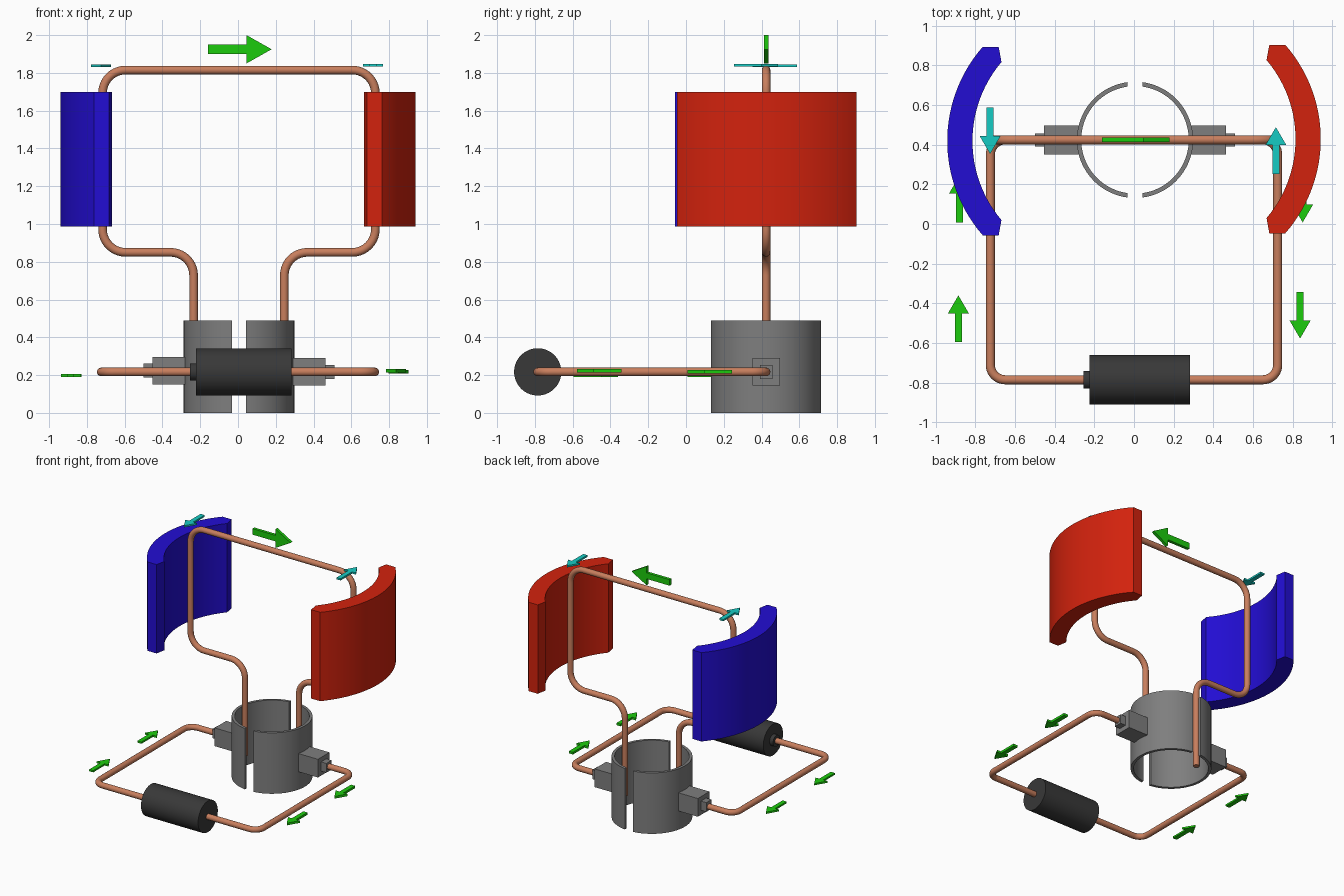
import bpy
import bmesh
from math import sin, cos, asin, sqrt, pi
from mathutils import Vector, Matrix

cube = bpy.data.objects.get("Cube")
if cube:
    bpy.data.objects.remove(cube, do_unlink=True)


def material(name, rgb):
    m = bpy.data.materials.new(name)
    m.use_nodes = True
    m.diffuse_color = (*rgb, 1)
    m.node_tree.nodes["Principled BSDF"].inputs["Base Color"].default_value = (*rgb, 1)
    return m


RED = material("red", (0.65, 0.016, 0.004))
BLUE = material("blue", (0.016, 0.004, 0.65))
COPPER = material("copper", (0.58, 0.21, 0.11))
GREY = material("grey", (0.21, 0.21, 0.21))
BLACK = material("charcoal", (0.04, 0.04, 0.04))
GREEN = material("green", (0.012, 0.6, 0.004))
CYAN = material("cyan", (0.008, 0.6, 0.55))

CX, CY = 0.005, 0.424    # axis of the rotating assembly
WIRE_Z = 0.217           # height of the flat circuit
BATTERY_Y = -0.785


def select_only(obj):
    bpy.ops.object.select_all(action='DESELECT')
    obj.select_set(True)
    bpy.context.view_layer.objects.active = obj


def finish(name, bm, mat, smooth=False):
    bmesh.ops.recalc_face_normals(bm, faces=bm.faces)
    mesh = bpy.data.meshes.new(name)
    bm.to_mesh(mesh)
    bm.free()
    mesh.materials.append(mat)
    obj = bpy.data.objects.new(name, mesh)
    bpy.context.collection.objects.link(obj)
    if smooth:
        select_only(obj)
        bpy.ops.object.shade_smooth_by_angle(angle=pi / 6)
    return obj


def prism(name, outline, z0, z1, mat, matrix=None, smooth=False):
    bm = bmesh.new()
    face = bm.faces.new([bm.verts.new((x, y, z0)) for x, y in outline])
    up = bmesh.ops.extrude_face_region(bm, geom=[face])["geom"]
    moved = [v for v in up if isinstance(v, bmesh.types.BMVert)]
    bmesh.ops.translate(bm, verts=moved, vec=(0, 0, z1 - z0))
    if matrix:
        bm.transform(matrix)
    return finish(name, bm, mat, smooth)


def box(name, x, y, z, mat):
    outline = [(x[0], y[0]), (x[1], y[0]), (x[1], y[1]), (x[0], y[1])]
    return prism(name, outline, z[0], z[1], mat)


def rod(name, x0, x1, radius, mat):
    bm = bmesh.new()
    place = Matrix.Translation(((x0 + x1) / 2, BATTERY_Y, WIRE_Z)) @ Matrix.Rotation(pi / 2, 4, 'Y')
    bmesh.ops.create_cone(bm, cap_ends=True, segments=64, radius1=radius,
                          radius2=radius, depth=x1 - x0, matrix=place)
    return finish(name, bm, mat, True)


def wire(name, corners, bend, radius=0.0228, steps=10):
    """Round wire following a path with right-angle corners eased by arcs."""
    corners = [Vector(c) for c in corners]
    path = [corners[0]]
    for before, p, after in zip(corners, corners[1:], corners[2:]):
        a, b = (before - p).normalized(), (after - p).normalized()
        for i in range(steps + 1):
            t = pi / 2 * i / steps
            path.append(p + bend * (a + b - b * cos(t) - a * sin(t)))
    path.append(corners[-1])
    curve = bpy.data.curves.new(name, 'CURVE')
    curve.dimensions = '3D'
    curve.bevel_depth = radius
    curve.bevel_resolution = 6
    curve.use_fill_caps = True
    spline = curve.splines.new('POLY')
    spline.points.add(len(path) - 1)
    for point, co in zip(spline.points, path):
        point.co = (*co, 1)
    curve.materials.append(COPPER)
    obj = bpy.data.objects.new(name, curve)
    bpy.context.collection.objects.link(obj)
    select_only(obj)
    bpy.ops.object.convert(target='MESH')
    bpy.ops.object.shade_smooth_by_angle(angle=pi / 4)


def arrow(name, tail, direction, normal, mat, length=0.235, head=0.09,
          shaft=0.036, width=0.105, thick=0.014):
    """Flat arrow that starts at tail and points along direction."""
    d, n = Vector(direction), Vector(normal)
    side = d.cross(n)
    frame = Matrix((side, d, n)).transposed().to_4x4()
    neck = length - head
    half = [(shaft / 2, 0), (shaft / 2, neck), (width / 2, neck)]
    outline = half + [(0, length)] + [(-x, y) for x, y in reversed(half)]
    prism(name, outline, -thick / 2, thick / 2, mat, Matrix.Translation(tail) @ frame)


# Curved magnets: concentric-looking arcs with clipped tips
def magnet(name, side, y_mid, mat, steps=32):
    def arc(mid, radius, half):
        ys = [half * (2 * i / steps - 1) for i in range(steps + 1)]
        return [(mid - radius + sqrt(radius ** 2 - y * y), y) for y in ys]
    outer = arc(0.941, 0.72, 0.475)
    inner = arc(0.814, 0.615, 0.398)
    outline = outer + [(0.682, 0.475)] + inner[::-1] + [(0.682, -0.475)]
    prism(name, [(side * x, y_mid + y) for x, y in outline], 0.988, 1.70, mat, smooth=True)


magnet("left_magnet", 1, 0.428, RED)
magnet("right_magnet", -1, 0.418, BLUE)


# Split ring: two half shells with parallel-sided gaps
def half_ring(name, side, gap=0.037, outer=0.293, inner=0.271, steps=40):
    def arc(r):
        start = asin(gap / r)
        angles = [start + (pi - 2 * start) * i / steps for i in range(steps + 1)]
        return [(CX + side * r * sin(t), CY + r * cos(t)) for t in angles]
    prism(name, arc(outer) + arc(inner)[::-1], 0, 0.488, GREY, smooth=True)


for label, side, lift in (("left", 1, 0.217), ("right", -1, 0.224)):
    half_ring(label + "_split_ring", side)
    # Contact block and its smaller terminal
    box(label + "_brush", sorted((CX + side * 0.285, CX + side * 0.458)),
        (CY - 0.073, CY + 0.073), (lift - 0.073, lift + 0.073), GREY)
    box(label + "_brush_terminal", sorted((CX + side * 0.45, CX + side * 0.505)),
        (CY - 0.033, CY + 0.033), (lift - 0.037, lift + 0.037), GREY)

# Rotating coil
coil = [(0.24, 0.11), (0.24, 0.85), (0.722, 0.85), (0.722, 1.815)]
coil_path = [(CX + x, CY, z) for x, z in coil]
coil_path += [(CX - x, CY, z) for x, z in reversed(coil)]
wire("coil", coil_path, 0.122)

# Flat circuit from brush to brush, through the battery
circuit = [(0.47, CY), (0.724, CY), (0.724, BATTERY_Y)]
circuit_path = [(x, y, WIRE_Z) for x, y in circuit]
circuit_path += [(-x, y, WIRE_Z) for x, y in reversed(circuit)]
wire("circuit_wire", circuit_path, 0.075)

# Battery and its end cap
rod("battery", -0.223, 0.283, 0.125, BLACK)
rod("battery_terminal", -0.254, -0.22, 0.045, BLACK)

# Current arrows
UP, FORWARD, BACK = (0, 0, 1), (0, -1, 0), (0, 1, 0)
arrow("top_current_arrow", (-0.16, CY, 1.925), (1, 0, 0), FORWARD, GREEN,
      length=0.338, head=0.133, shaft=0.048, width=0.15, thick=0.024)
arrow("right_front_current_arrow", (-0.885, -0.595, 0.198), BACK, UP, GREEN)
arrow("right_rear_current_arrow", (-0.88, 0.008, 0.198), BACK, UP, GREEN)
arrow("left_front_current_arrow", (0.837, -0.342, 0.224), FORWARD, UP, GREEN, thick=0.018)
arrow("left_rear_current_arrow", (0.85, 0.243, 0.218), FORWARD, UP, GREEN, thick=0.018)

# Motion arrows above the coil corners
arrow("right_motion_arrow", (-0.725, 0.588, 1.837), FORWARD, UP, CYAN)
arrow("left_motion_arrow", (0.715, 0.253, 1.84), BACK, UP, CYAN)
